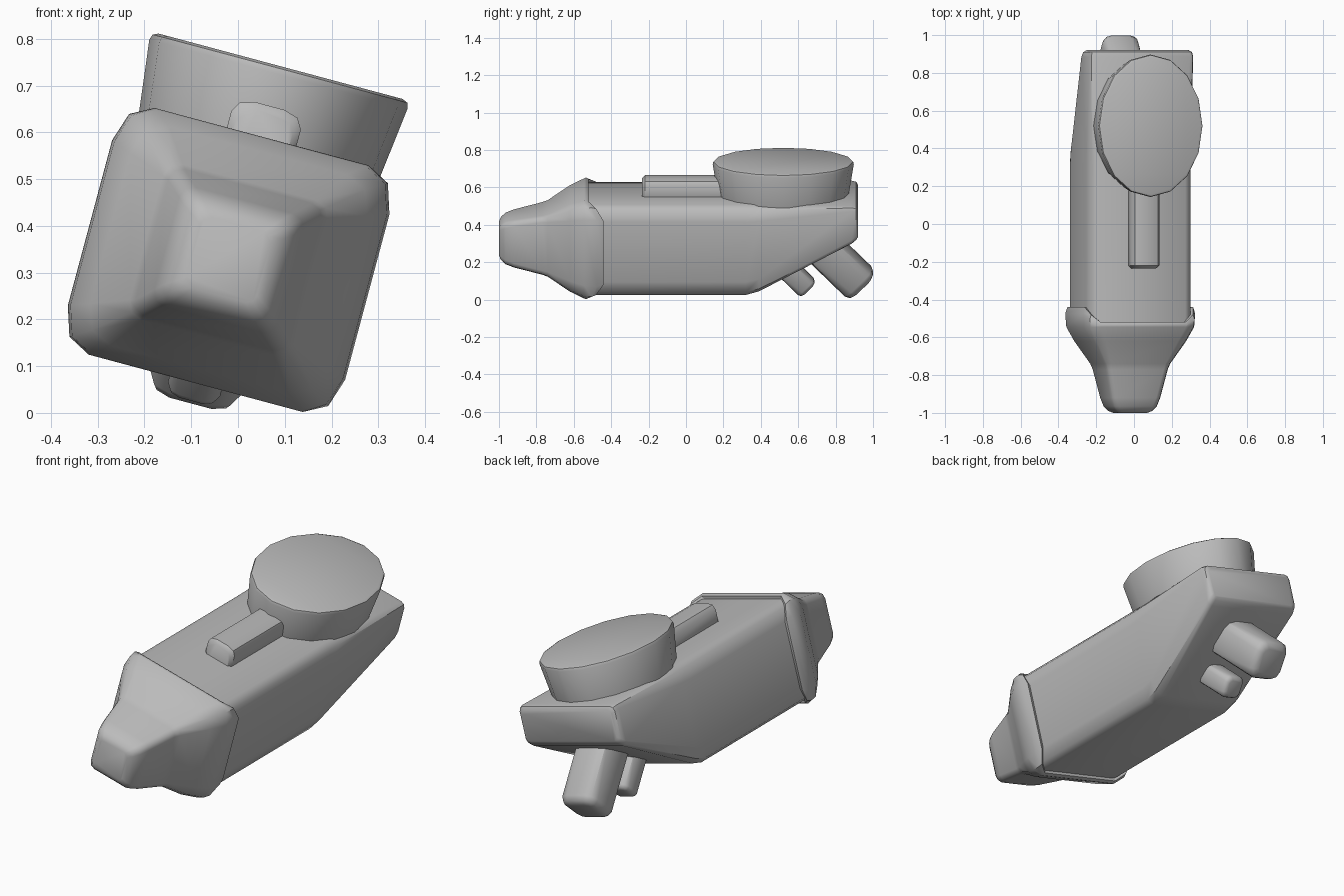
import bpy, bmesh, math
from mathutils import Matrix

cube = bpy.data.objects.get("Cube")
if cube:
    bpy.data.objects.remove(cube)

# The whole assembly is rolled about its long axis
ROLL = Matrix.Translation((-0.02, 0, 0.327)) @ Matrix.Rotation(math.radians(15), 4, 'Y')

grey = bpy.data.materials.new("plain grey")
grey.use_nodes = True
GREY = (0.5, 0.5, 0.5, 1)
grey.diffuse_color = GREY
grey.node_tree.nodes["Principled BSDF"].inputs["Base Color"].default_value = GREY


def finish(name, bm, local=Matrix.Identity(4), angle=42):
    bmesh.ops.transform(bm, matrix=ROLL @ local, verts=bm.verts)
    bmesh.ops.recalc_face_normals(bm, faces=bm.faces)
    mesh = bpy.data.meshes.new(name)
    bm.to_mesh(mesh)
    bm.free()
    mesh.materials.append(grey)
    ob = bpy.data.objects.new(name, mesh)
    bpy.context.collection.objects.link(ob)
    bpy.ops.object.select_all(action='DESELECT')
    ob.select_set(True)
    bpy.context.view_layer.objects.active = ob
    bpy.ops.object.shade_smooth_by_angle(angle=math.radians(angle))
    return ob


def section(y, half, low, high, du, dv, shift=0):
    """Rounded rectangle across y; shift moves its top and bottom along y."""
    pts = []
    for quarter in range(4):
        sx = 1 if quarter in (0, 3) else -1
        top = quarter < 2
        for step in range(3):
            a = math.radians(90 * quarter + 45 * step)
            cv = high - dv if top else low + dv
            pts.append((sx * (half - du) + du * math.cos(a),
                        y + shift * abs(math.sin(a)) ** 2,
                        cv + dv * math.sin(a)))
    return pts


def loft(name, rows, local=Matrix.Identity(4), angle=42):
    bm = bmesh.new()
    rings = [[bm.verts.new(p) for p in section(*r)] for r in rows]
    for a, b in zip(rings, rings[1:]):
        for i in range(len(a)):
            j = (i + 1) % len(a)
            bm.faces.new((a[i], a[j], b[j], b[i]))
    bm.faces.new(rings[0])
    bm.faces.new(rings[-1][::-1])
    return finish(name, bm, local, angle)


def even(y, half, tall, du, dv, shift=0):
    return (y, half, -tall, tall, du, dv, shift)


# Main body, with the underside rising towards the back
loft("main_body", [
    even(-0.55, 0.285, 0.25, 0.05, 0.085),
    even(0.32, 0.285, 0.25, 0.05, 0.085),
    (0.39, 0.285, -0.23, 0.25, 0.05, 0.08),
    (0.885, 0.285, 0.04, 0.25, 0.025, 0.025),
    (0.91, 0.28, 0.06, 0.245, 0.025, 0.025),
    (0.92, 0.265, 0.075, 0.23, 0.02, 0.02)])

# Collar and tapered nose in one shell
loft("front_collar_and_nose", [
    even(-0.445, 0.265, 0.23, 0.05, 0.08, -0.08),
    even(-0.44, 0.298, 0.265, 0.065, 0.09, -0.08),
    even(-0.475, 0.307, 0.273, 0.07, 0.09, -0.06),
    even(-0.545, 0.302, 0.27, 0.07, 0.09),
    even(-0.62, 0.262, 0.242, 0.065, 0.075),
    even(-0.74, 0.182, 0.172, 0.035, 0.035),
    even(-0.77, 0.17, 0.163, 0.03, 0.03),
    even(-0.92, 0.137, 0.132, 0.03, 0.03),
    even(-0.965, 0.122, 0.118, 0.03, 0.03),
    even(-0.99, 0.1, 0.098, 0.025, 0.025),
    even(-1.0, 0.078, 0.078, 0.02, 0.02)])

# Raised bar leading to the disc
loft("top_bar", [
    (-0.235, 0.062, 0.2, 0.326, 0.04, 0.03),
    (-0.22, 0.077, 0.2, 0.341, 0.045, 0.032),
    (0.4, 0.077, 0.2, 0.341, 0.045, 0.032)])

# Oval disc flaring upward, with a softened rim
bm = bmesh.new()
bmesh.ops.create_cone(bm, cap_ends=True, segments=16, radius1=0.92, radius2=1, depth=0.19)
bmesh.ops.scale(bm, vec=(0.288, 0.38, 1), verts=bm.verts)
rim = [e for e in bm.edges if all(v.co.z > 0 for v in e.verts)]
bmesh.ops.bevel(bm, geom=rim, offset=0.018, segments=2, profile=0.5, affect='EDGES')
finish("top_disc", bm, Matrix.Translation((0, 0.52, 0.334)))


# Two pegs angled down and back from the sloping underside
def peg(name, tip_y, tip_v, half, length, r):
    place = Matrix.Translation((0, tip_y, tip_v)) @ Matrix.Rotation(math.radians(-45), 4, 'X')
    loft(name, [even(-length, half, half, r, r),
                even(-r * 0.7, half, half, r, r),
                even(-r * 0.22, half - r * 0.22, half - r * 0.22, r * 0.85, r * 0.85),
                even(0, half - r * 0.7, half - r * 0.7, r * 0.5, r * 0.5)], place)


peg("large_peg", 0.944, -0.262, 0.1, 0.38, 0.05)
peg("small_peg", 0.655, -0.28, 0.058, 0.22, 0.03)
